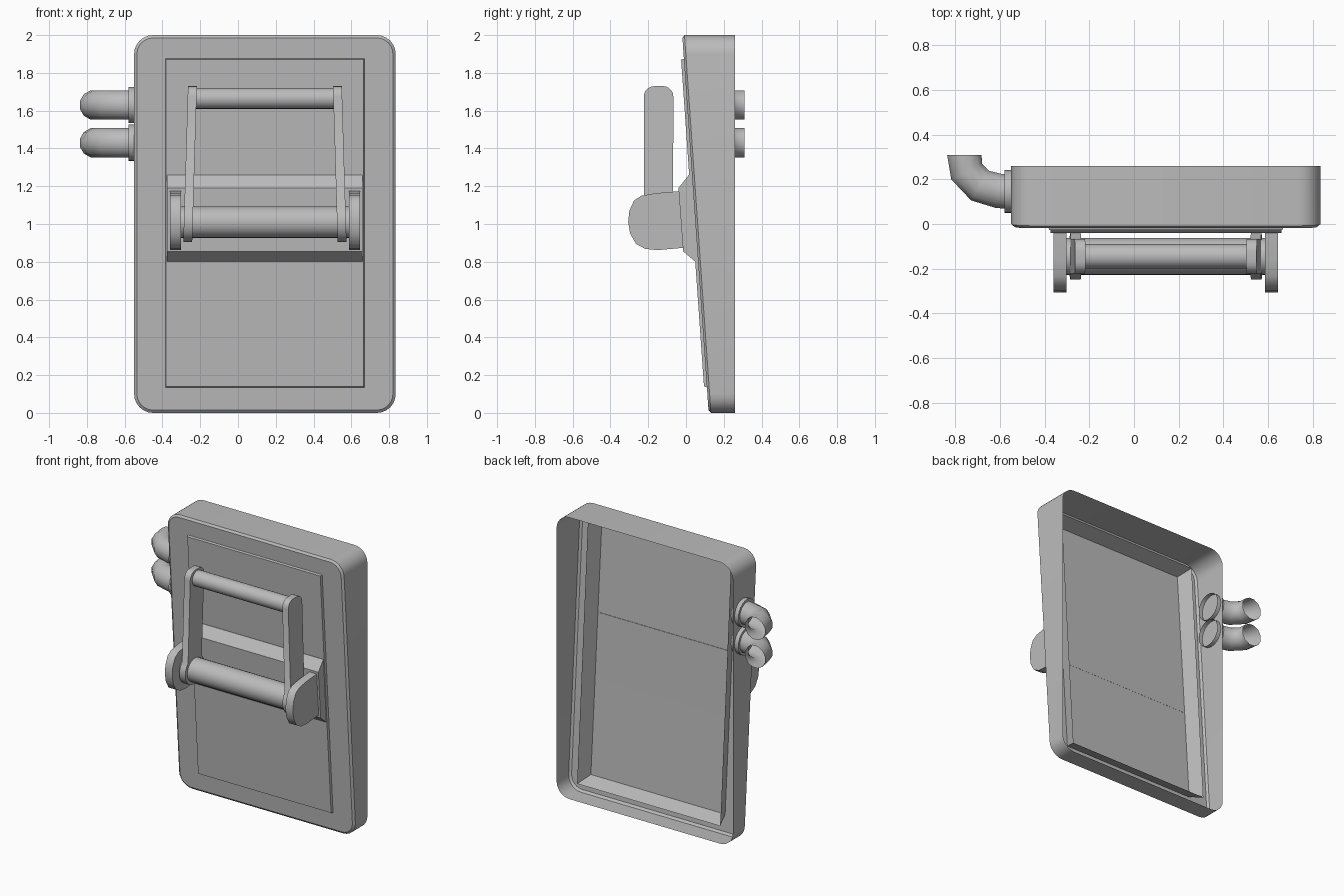
import bpy, bmesh, math
from mathutils import Vector

cube = bpy.data.objects.get("Cube")
if cube:
    bpy.data.objects.remove(cube, do_unlink=True)

grey = bpy.data.materials.new("plain_grey")
grey.use_nodes = True
grey.diffuse_color = (0.5, 0.5, 0.5, 1)
grey.node_tree.nodes["Principled BSDF"].inputs["Base Color"].default_value = (0.5, 0.5, 0.5, 1)

MID = 0.1425            # x of the box centre line
AXLE = (-0.145, 1.01)   # y, z of the lever pivot


def loft(name, rings, cap_start=True, cap_end=True, flip=None, angle=35):
    """Skin a list of equal point rings; closed solids get outward normals."""
    bm = bmesh.new()
    loops = [[bm.verts.new(p) for p in ring] for ring in rings]
    for a, b in zip(loops, loops[1:]):
        for i in range(len(a)):
            j = (i + 1) % len(a)
            bm.faces.new((a[i], a[j], b[j], b[i]))
    if cap_start:
        bm.faces.new(loops[0][::-1])
    if cap_end:
        bm.faces.new(loops[-1])
    bmesh.ops.recalc_face_normals(bm, faces=bm.faces)
    mesh = bpy.data.meshes.new(name)
    bm.to_mesh(mesh)
    bm.free()
    mesh.materials.append(grey)
    obj = bpy.data.objects.new(name, mesh)
    bpy.context.collection.objects.link(obj)
    bpy.ops.object.select_all(action="DESELECT")
    obj.select_set(True)
    bpy.context.view_layer.objects.active = obj
    bpy.ops.object.shade_smooth_by_angle(angle=math.radians(angle))
    return obj


def arc(cx, cy, r, start, end, steps):
    return [(cx + r * math.cos(math.radians(start + (end - start) * i / steps)),
             cy + r * math.sin(math.radians(start + (end - start) * i / steps)))
            for i in range(steps + 1)]


def rounded(x0, x1, z0, z1, r):
    return (arc(x1 - r, z1 - r, r, 0, 90, 6) + arc(x0 + r, z1 - r, r, 90, 180, 6)
            + arc(x0 + r, z0 + r, r, 180, 270, 6) + arc(x1 - r, z0 + r, r, 270, 360, 6))


def front(z):
    """Depth of the sloping front at height z."""
    return 0.12 - 0.07 * z


def prism(name, profile, x0, x1, **kw):
    """Extrude a (y, z) profile along x."""
    return loft(name, [[(x, y, z) for y, z in profile] for x in (x0, x1)], **kw)


def rod(name, x0, x1, y, z, r, **kw):
    return prism(name, arc(y, z, r, 0, 360, 24)[:-1], x0, x1, **kw)


# Housing: rounded shell with a sloping bevelled front and an open back
outer = rounded(-0.55, 0.835, 0, 2, 0.1)
inner = rounded(-0.535, 0.82, 0.015, 1.985, 0.085)
loft("housing", [[(x, front(z), z) for x, z in inner],
                 [(x, front(z) + 0.012, z) for x, z in outer],
                 [(x, 0.26, z) for x, z in outer]], cap_end=False)


# Raised front panel whose flared sides run back inside the housing
def panel_ring(grow, back):
    corners = ((-0.38, 0.14), (0.665, 0.14), (0.665, 1.87), (-0.38, 1.87))
    ring = []
    for x, z in corners:
        gx = grow if x > 0 else -grow
        gz = grow if z > 1 else -grow
        ring.append((x + gx, front(z) - 0.015 + back, z + gz))
    return ring


loft("front_panel", [panel_ring(0, 0), panel_ring(0.04, 0.12)], cap_end=False)

# Bevelled mounting block under the lever
prism("mounting_block", [(0.065, 0.80), (0.05, 0.80), (-0.015, 0.855),
                         (-0.04, 1.19), (0.015, 1.26), (0.035, 1.26)], -0.375, 0.66)

# Lever pivot and hand grip
rod("pivot_barrel", MID - 0.445, MID + 0.445, *AXLE, 0.083)
rod("hand_grip", MID - 0.375, MID + 0.375, AXLE[0], 1.665, 0.055)

cheek = [(0.0, 0.875), (-0.15, 0.862), (-0.215, 0.868), (-0.265, 0.895),
         (-0.296, 0.95), (-0.306, 1.01), (-0.3, 1.07), (-0.275, 1.125),
         (-0.235, 1.15), (-0.16, 1.163), (-0.02, 1.175)]

# Arm outline: pivot disc below, straight bar with rounded top above
y, z = AXLE
arm = (arc(y, z, 0.105, 137, 403, 16)
       + arc(y + 0.023, 1.675, 0.055, 0, 90, 5)
       + arc(y - 0.023, 1.675, 0.055, 90, 180, 5))

for side, label in ((1, "left"), (-1, "right")):
    prism(label + "_cheek", cheek, MID + side * 0.445, MID + side * 0.503)
    # Arms lean towards each other at the top
    loft(label + "_arm", [[(MID + side * (off - 0.03 * (pz - 0.905)), py, pz)
                           for py, pz in arm] for off in (0.385, 0.432)])

# Two open elbow pipes with collars through the side wall
path = [Vector(p) for p in ((-0.57, 0.145), (-0.605, 0.148), (-0.69, 0.172),
                            (-0.75, 0.235), (-0.76, 0.31))]
for z, label in ((1.63, "upper"), (1.43, "lower")):
    rod(label + "_collar", -0.58, -0.52, 0.145, z, 0.096, cap_end=False)
    rings = []
    for i, p in enumerate(path):
        d = (path[min(i + 1, len(path) - 1)] - path[max(i - 1, 0)]).normalized()
        if i == 0:
            d = Vector((-1, 0))
        if i == len(path) - 1:
            d = Vector((0, 1))
        rings.append([(p.x - d.y * u, p.y + d.x * u, z + v)
                      for u, v in arc(0, 0, 0.08, 15, 375, 12)[:-1]])
    loft(label + "_pipe", rings, cap_start=False, cap_end=False, angle=45)
